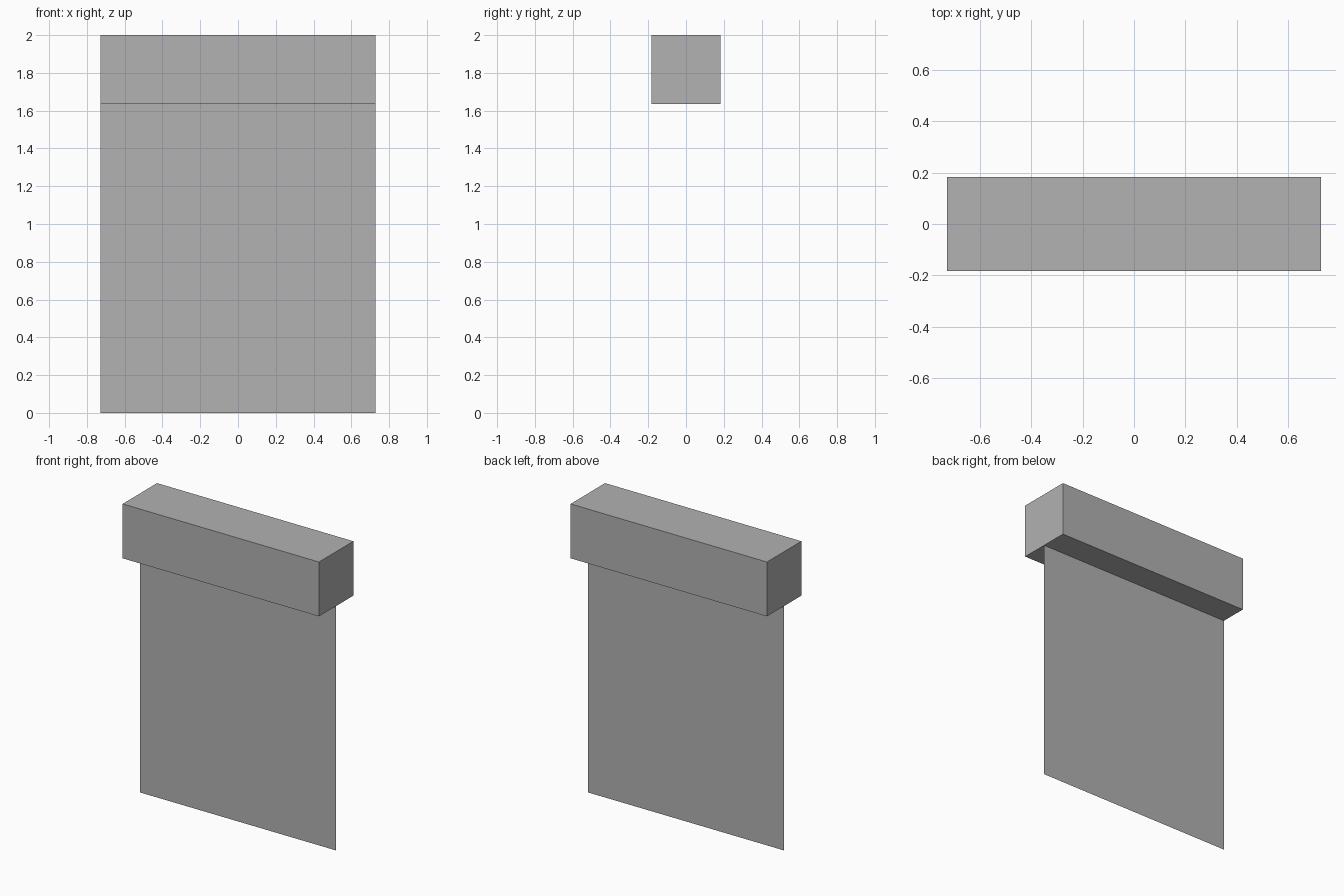
import bpy

if "Cube" in bpy.data.objects:
    bpy.data.objects.remove(bpy.data.objects["Cube"])

HALF_W = 0.727    # half width of housing and screen
DEPTH = 0.364     # square section of the housing
TOP = 2.0
BASE = TOP - DEPTH

grey = bpy.data.materials.new("neutral_grey")
grey.diffuse_color = (0.445, 0.445, 0.445, 1)
grey.use_nodes = True
grey.node_tree.nodes["Principled BSDF"].inputs["Base Color"].default_value = grey.diffuse_color


def finish(name, scale):
    ob = bpy.context.object
    ob.name = name
    ob.scale = scale
    bpy.ops.object.transform_apply(location=False, rotation=True, scale=True)
    ob.data.materials.append(grey)
    return ob


# Square box housing along the top
bpy.ops.mesh.primitive_cube_add(size=1, location=(0, 0, TOP - DEPTH / 2))
finish("housing", (2 * HALF_W, DEPTH, DEPTH))

# Thin hanging sheet, a single upright plane under the housing
bpy.ops.mesh.primitive_plane_add(size=1, location=(0, 0, BASE / 2),
                                 rotation=(1.5707963, 0, 0))
finish("hanging_screen", (2 * HALF_W, BASE, 1))
